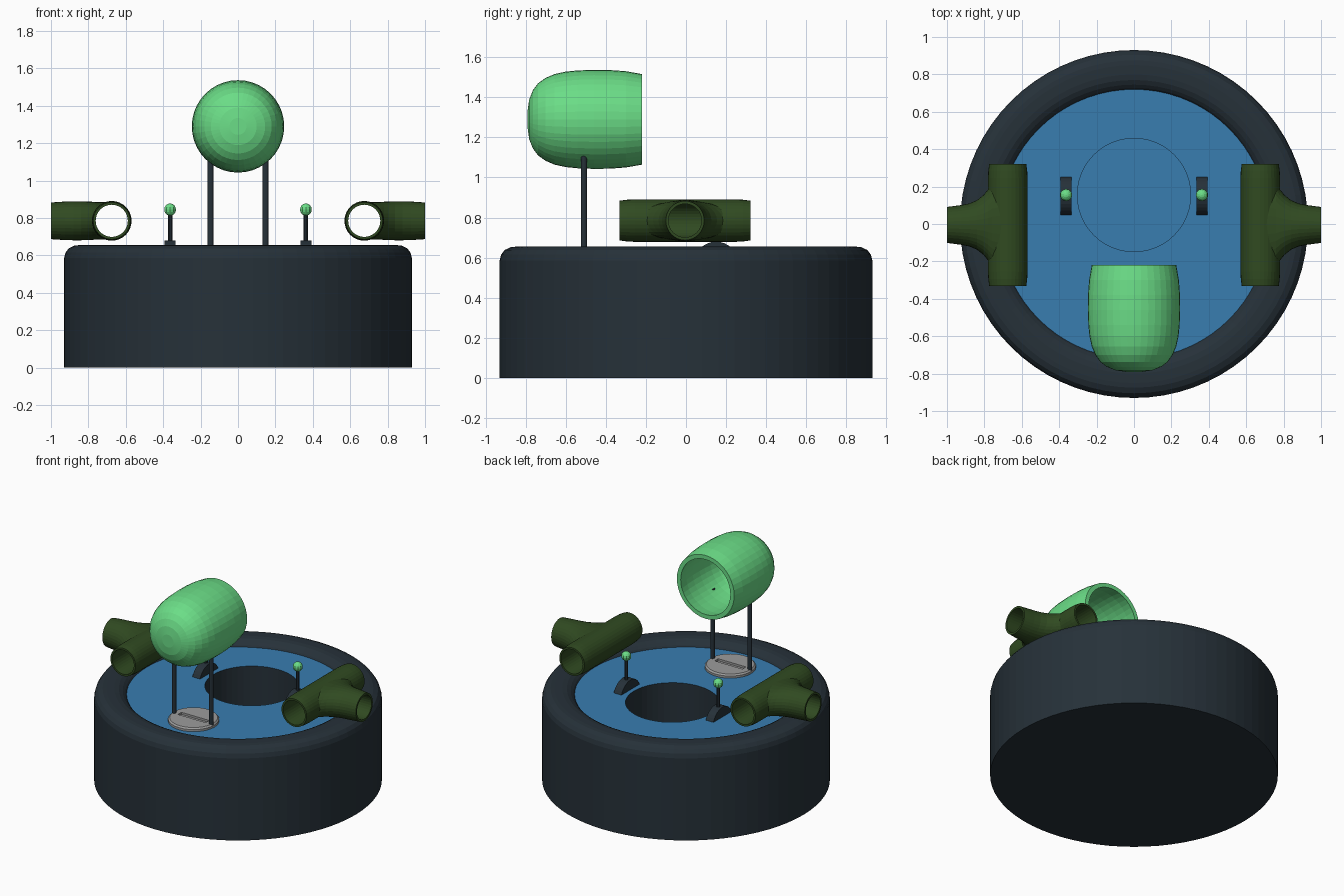
import bpy, bmesh, math
from mathutils import Vector

cube = bpy.data.objects.get("Cube")
if cube:
    bpy.data.objects.remove(cube, do_unlink=True)


def material(name, hex_code):
    rgb = [int(hex_code[i:i + 2], 16) / 255 for i in (0, 2, 4)]
    lin = [c / 12.92 if c <= 0.04045 else ((c + 0.055) / 1.055) ** 2.4 for c in rgb]
    m = bpy.data.materials.new(name)
    m.use_nodes = True
    m.diffuse_color = (*lin, 1)
    m.node_tree.nodes["Principled BSDF"].inputs["Base Color"].default_value = (*lin, 1)
    return m


CHARCOAL = material("charcoal", "263139")
BLUE = material("deck blue", "387DB0")
MINT = material("mint green", "6BDD87")
MOSS = material("dark moss green", "304A21")
GREY = material("plate grey", "9C9C9C")

AXES = {"x": (Vector((1, 0, 0)), Vector((0, 1, 0)), Vector((0, 0, 1))),
        "y": (Vector((0, 1, 0)), Vector((1, 0, 0)), Vector((0, 0, 1))),
        "z": (Vector((0, 0, 1)), Vector((1, 0, 0)), Vector((0, 1, 0)))}


def loft(name, mat, axis, center, rings, segs=32):
    """Closed skin through rings of (distance along axis, radius u, radius v)."""
    a, u, v = AXES[axis]
    bm = bmesh.new()
    loops = []
    for t, ru, rv in rings:
        angles = [2 * math.pi * i / segs for i in range(segs)]
        loops.append([bm.verts.new(Vector(center) + a * t + u * ru * math.cos(k)
                                   + v * rv * math.sin(k)) for k in angles])
    for p, q in zip(loops, loops[1:]):
        for i in range(segs):
            j = (i + 1) % segs
            bm.faces.new((p[i], p[j], q[j], q[i]))
    bm.faces.new(loops[0])
    bm.faces.new(loops[-1])
    bmesh.ops.recalc_face_normals(bm, faces=bm.faces)
    mesh = bpy.data.meshes.new(name)
    bm.to_mesh(mesh)
    bm.free()
    mesh.materials.append(mat)
    ob = bpy.data.objects.new(name, mesh)
    bpy.context.collection.objects.link(ob)
    return ob


def turned(name, mat, axis, center, profile, segs=32):
    return loft(name, mat, axis, center, [(t, r, r) for r, t in profile], segs)


def combine(ob, other, operation):
    """Apply a boolean and discard the helper."""
    other.hide_render = True
    mod = ob.modifiers.new("cut", "BOOLEAN")
    mod.object, mod.operation, mod.solver = other, operation, "EXACT"
    bpy.context.view_layer.objects.active = ob
    bpy.ops.object.modifier_apply(modifier=mod.name)
    bpy.data.objects.remove(other, do_unlink=True)


# Round body with a rolled rim, sunken deck and a deep well
body = turned("round_body", CHARCOAL, "z", (0, 0, 0),
              [(.93, 0), (.93, .585), (.922, .615), (.905, .638), (.875, .652), (.85, .655),
               (.80, .655), (.77, .65), (.745, .637), (.728, .622), (.72, .61)], 72)
well = turned("well_cutter", CHARCOAL, "z", (0, .155, 0), [(.303, .1), (.303, .8)], 48)
combine(body, well, "DIFFERENCE")
body.data.materials.clear()
body.data.materials.append(CHARCOAL)
body.data.materials.append(BLUE)
for f in body.data.polygons:
    f.material_index = int(f.normal.z > .99 and f.center.z < .63)

# Domed hood, open at the back, with an inner wall
outer = [(.045, -.79), (.10, -.782), (.145, -.764), (.18, -.738), (.207, -.70), (.226, -.655),
         (.238, -.60), (.244, -.54), (.247, -.46), (.246, -.38), (.24, -.30), (.226, -.22)]
inner = [(r - .03, t + (.03 if t < -.5 else 0)) for r, t in reversed(outer)]
turned("hood", MINT, "y", (0, 0, 1.29), outer + inner, 40)

# Slotted plate and the two posts that carry the hood
plate = turned("slotted_plate", GREY, "z", (0, -.50, .60), [(.165, 0), (.165, .025), (.155, .035)])
bpy.ops.mesh.primitive_cube_add(size=1, location=(0, -.50, .635))
slot = bpy.context.object
slot.scale = (.22, .04, .03)
combine(plate, slot, "DIFFERENCE")
for side, s in (("left", 1), ("right", -1)):
    turned(side + "_hood_post", CHARCOAL, "z", (s * .147, -.51, 0), [(.015, .60), (.015, 1.13)], 12)

    # Lever: half-sunk rounded foot, stick and faceted knob
    x = s * .363
    turned(side + "_lever_foot", CHARCOAL, "x", (x, .15, .57), [(.11, -.03), (.11, .03)], 32)
    turned(side + "_lever_stick", CHARCOAL, "z", (x, .155, 0), [(.012, .63), (.012, .83)], 10)
    bpy.ops.mesh.primitive_uv_sphere_add(segments=10, ring_count=8, radius=.033,
                                         location=(x, .155, .845))
    knob = bpy.context.object
    knob.name = side + "_lever_knob"
    knob.data.materials.append(MINT)

    # Hollow pipe tee with a flared branch pointing outward
    mid = (s * .675, -.005, .785)
    tee = turned(side + "_pipe_tee", MOSS, "y", mid,
                 [(.099, -.327), (.104, -.29), (.106, -.25), (.106, .25), (.104, .29), (.099, .327)])
    flare = [(.01, .27, .1), (.085, .225, .1), (.105, .19, .102), (.13, .16, .103),
             (.165, .132, .104), (.205, .115, .104), (.25, .106, .103), (.325, .096, .098)]
    branch = loft("branch", MOSS, "x", mid, [(s * t, a, b) for t, a, b in flare])
    combine(tee, branch, "UNION")
    bore = turned("bore", MOSS, "y", mid, [(.086, -.4), (.086, .4)])
    combine(tee, bore, "DIFFERENCE")
    bore = turned("branch_bore", MOSS, "x", mid, [(.083, s * .005), (.083, s * .4)])
    combine(tee, bore, "DIFFERENCE")
